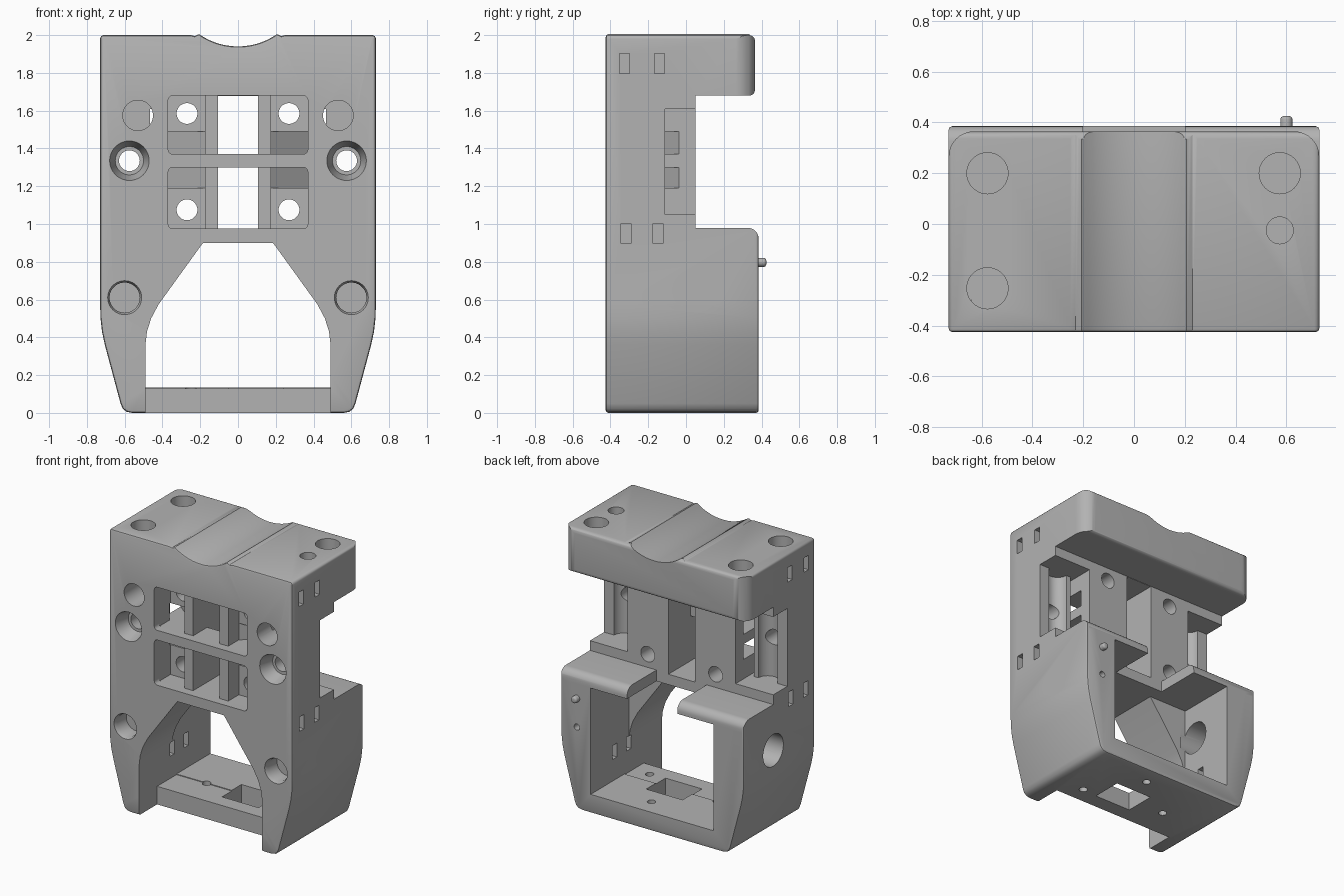
import bpy, bmesh, math
from mathutils import Matrix, Vector

if "Cube" in bpy.data.objects:
    bpy.data.objects.remove(bpy.data.objects["Cube"])

grey = bpy.data.materials.new("plain grey")
grey.use_nodes = True
grey.diffuse_color = (0.45, 0.45, 0.45, 1)
grey.node_tree.nodes["Principled BSDF"].inputs["Base Color"].default_value = (0.45, 0.45, 0.45, 1)


def finish(name, bm):
    bmesh.ops.recalc_face_normals(bm, faces=bm.faces)
    mesh = bpy.data.meshes.new(name)
    bm.to_mesh(mesh)
    bm.free()
    ob = bpy.data.objects.new(name, mesh)
    ob.data.materials.append(grey)
    bpy.context.collection.objects.link(ob)
    return ob


def prism(name, pts, axis, lo, hi, chamfer=0):
    """Extrude a 2D outline along an axis from lo to hi."""
    place = {"X": lambda u, v: (lo, u, v), "Y": lambda u, v: (u, lo, v),
             "Z": lambda u, v: (u, v, lo)}[axis]
    bm = bmesh.new()
    cap = bm.faces.new([bm.verts.new(place(u, v)) for u, v in pts])
    step = Vector([(hi - lo) * (a == axis) for a in "XYZ"])
    ext = bmesh.ops.extrude_face_region(bm, geom=[cap], use_keep_orig=True)
    bmesh.ops.translate(bm, verts=[g for g in ext["geom"] if isinstance(g, bmesh.types.BMVert)], vec=step)
    bmesh.ops.recalc_face_normals(bm, faces=bm.faces)
    if chamfer:
        k = "XYZ".index(axis)
        rim = [e for e in bm.edges if abs(e.verts[0].co[k] - e.verts[1].co[k]) < 1e-5]
        bmesh.ops.bevel(bm, geom=rim, offset=chamfer, segments=2, profile=0.5, affect="EDGES")
    return finish(name, bm)


def box(x0, x1, y0, y1, z0, z1):
    return prism("cutter", [(x0, y0), (x1, y0), (x1, y1), (x0, y1)], "Z", z0, z1)


def rod(axis, center, r, lo, hi, r_end=None, name="cutter"):
    """Cylinder or cone along an axis; center holds the other two coordinates."""
    bm = bmesh.new()
    bmesh.ops.create_cone(bm, cap_ends=True, segments=40, radius1=r,
                          radius2=r if r_end is None else r_end, depth=hi - lo)
    mid, (u, v) = (lo + hi) / 2, center
    turn = {"X": Matrix.Rotation(math.pi / 2, 4, "Y"), "Y": Matrix.Rotation(-math.pi / 2, 4, "X"),
            "Z": Matrix()}[axis]
    pos = {"X": (mid, u, v), "Y": (u, mid, v), "Z": (u, v, mid)}[axis]
    bm.transform(Matrix.Translation(pos) @ turn)
    return finish(name, bm)


def arc(cx, cy, r, a0, a1, n=8):
    return [(cx + r * math.cos(math.radians(a0 + (a1 - a0) * i / n)),
             cy + r * math.sin(math.radians(a0 + (a1 - a0) * i / n))) for i in range(n + 1)]


def combine(target, tool, op="DIFFERENCE"):
    mod = target.modifiers.new("cut", "BOOLEAN")
    mod.operation, mod.object, mod.solver = op, tool, "EXACT"
    bpy.context.view_layer.objects.active = target
    bpy.ops.object.modifier_apply(modifier=mod.name)
    bpy.data.objects.remove(tool)


# Front outline: tapered feet, rounded corners and a dip in the top edge
half = [(0.56, 0), (0.59, 0.006), (0.61, 0.022), (0.622, 0.05), (0.705, 0.36), (0.72, 0.43),
        (0.728, 0.5), (0.73, 0.57)] + arc(0.71, 1.98, 0.02, 0, 90, 4)
dip = [(0.25, 2.0), (0.23, 1.995)] + arc(0, 2.3, 0.36, -55, -125, 14) + [(-0.23, 1.995), (-0.25, 2.0)]
outline = half + dip + [(-x, z) for x, z in reversed(half)]
body = prism("housing_body", outline, "Y", -0.425, 0.385, chamfer=0.014)

# Side outline: overhanging head, slim middle, deep base
side = ([(-0.5, -0.1), (0.5, -0.1), (0.5, 0.9), (0.385, 0.9)] + arc(0.325, 0.92, 0.06, 0, 90)
        + [(0.05, 0.98), (0.05, 1.68)] + arc(0.335, 1.71, 0.03, -90, 0, 5)
        + arc(0.335, 1.97, 0.03, 0, 90, 5) + [(0.335, 2.1), (-0.5, 2.1)])
combine(body, prism("cutter", side, "X", -1, 1), "INTERSECT")

cut = lambda tool: combine(body, tool)

# Front arch, base cavity, open foot and gap in the rear shelf
arch_half = [(0.49, 0.13), (0.49, 0.36), (0.482, 0.43), (0.46, 0.5), (0.42, 0.575), (0.2, 0.88), (0.185, 0.9)]
cut(prism("cutter", arch_half + [(-x, z) for x, z in reversed(arch_half)], "Y", -0.5, 0.0))
cut(box(-0.49, 0.49, -0.05, 0.5, 0.135, 0.9))
cut(box(-0.49, 0.49, -0.5, -0.22, -0.1, 0.2))
cut(box(-0.2, 0.2, 0.05, 0.5, 0.85, 1.1))

# Front windows and the central slot behind the crossbar
for z0, z1 in ((0.975, 1.30), (1.37, 1.68)):
    c = 0.025
    win = (arc(0.37 - c, z0 + c, c, -90, 0, 4) + arc(0.37 - c, z1 - c, c, 0, 90, 4)
           + arc(c - 0.37, z1 - c, c, 90, 180, 4) + arc(c - 0.37, z0 + c, c, 180, 270, 4))
    cut(prism("cutter", win, "Y", -0.5, -0.36))
    cut(box(-0.105, 0.105, -0.37, -0.19, z0, z1))
cut(box(-0.105, 0.105, -0.2, 0.2, 0.975, 1.678))

for s in (-1, 1):
    def side_box(x0, x1, *rest):
        return box(min(s * x0, s * x1), max(s * x0, s * x1), *rest)

    # Rear side notch with vertical grooves
    cut(side_box(0.43, 0.9, -0.11, 0.2, 1.05, 1.61))
    cut(side_box(0.43, 0.465, -0.27, 0.0, 1.05, 1.61))
    cut(rod("Z", (s * 0.575, -0.11), 0.075, 1.05, 1.61))
    # Window pockets and slanted passages into the notch
    for z0, z1, p0, p1 in ((0.975, 1.30, 1.19, 1.30), (1.37, 1.68, 1.37, 1.49)):
        cut(side_box(0.175, 0.37, -0.37, -0.24, z0, z1))
        wedge = [(0.175, -0.37), (0.175, -0.24), (0.44, -0.03), (0.44, -0.2), (0.37, -0.25), (0.37, -0.37)]
        cut(prism("cutter", [(s * x, y) for x, y in wedge], "Z", p0, p1))
    # Screw holes behind the windows
    for z in (1.075, 1.585):
        cut(rod("Y", (s * 0.27, z), 0.055, -0.3, 0.1))
    # Front round holes: countersunk, blind upper, stepped lower
    cut(rod("Y", (s * 0.575, 1.335), 0.055, -0.5, 0.0))
    cut(rod("Y", (s * 0.575, 1.335), 0.106, -0.43, -0.32, 0.075))
    cut(rod("Y", (s * 0.53, 1.575), 0.08, -0.5, -0.24))
    cut(rod("Y", (s * 0.6, 0.61), 0.092, -0.43, -0.4, 0.08))
    cut(rod("Y", (s * 0.6, 0.61), 0.08, -0.43, -0.3))
    # Side cable hole and strap slots
    lo, hi = sorted((s * 0.45, s * 0.9))
    cut(rod("X", (0.05, 0.65), 0.115, lo, hi))
    for y, z in ((-0.325, 1.85), (-0.14, 1.85), (-0.318, 0.95), (-0.148, 0.95)):
        cut(side_box(0.64, 0.9, y - 0.026, y + 0.026, z - 0.052, z + 0.052))
    for y in (-0.05, 0.11):
        cut(side_box(0.4, 0.56, y - 0.025, y + 0.025, 0.29, 0.39))
    # Rounded rear corners of the head
    corner = [(0.8, 0.5), (0.62, 0.5)] + arc(0.63, 0.265, 0.1, 90, 0) + [(0.8, 0.265)]
    cut(prism("cutter", [(s * x, y) for x, y in corner], "Z", 1.65, 2.1))

# Blind holes in the top
for x, y, r in ((-0.577, 0.2, 0.081), (0.574, 0.2, 0.081), (-0.577, -0.253, 0.081), (0.574, -0.025, 0.053)):
    cut(rod("Z", (x, y), r, 1.88, 2.1))

# Base plate opening and screw holes
cut(box(-0.05, 0.24, -0.11, 0.11, -0.1, 0.3))
for x, y in ((-0.25, 0.0), (0.1, 0.25), (0.36, -0.1)):
    cut(rod("Z", (x, y), 0.028, -0.1, 0.3))

# Small holes beside the rear pin and through the right wall
cut(rod("Y", (0.6, 0.59), 0.022, 0.28, 0.5))
cut(rod("X", (0.24, 0.73), 0.032, -0.9, -0.45))

# Rear pin with a rounded tip
pin = rod("Y", (0.6, 0.797), 0.024, 0.36, 0.425, name="rear_pin")
bm = bmesh.new()
bm.from_mesh(pin.data)
tip = [e for e in bm.edges if all(v.co.y > 0.42 for v in e.verts)]
bmesh.ops.bevel(bm, geom=tip, offset=0.014, segments=4, profile=0.5, affect="EDGES")
bm.to_mesh(pin.data)
bm.free()

for ob in (body, pin):
    bpy.ops.object.select_all(action="DESELECT")
    ob.select_set(True)
    bpy.context.view_layer.objects.active = ob
    bpy.ops.object.shade_smooth_by_angle(angle=math.radians(32))
